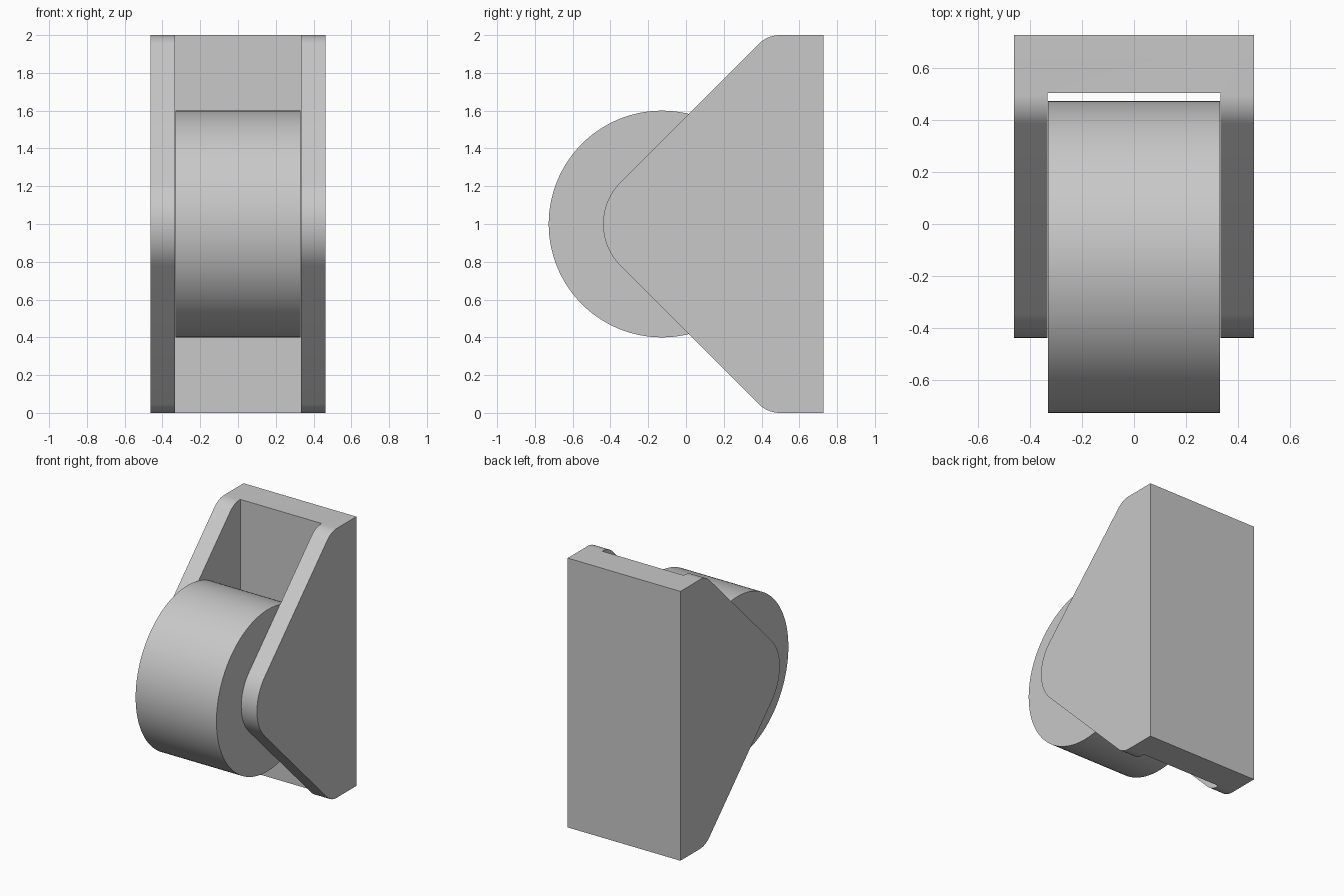
import bpy, bmesh
from math import radians, sin, cos

cube = bpy.data.objects.get("Cube")
if cube:
    bpy.data.objects.remove(cube, do_unlink=True)

grey = bpy.data.materials.new("plain grey")
grey.use_nodes = True
grey.diffuse_color = (0.58, 0.58, 0.58, 1)
grey.node_tree.nodes["Principled BSDF"].inputs["Base Color"].default_value = (0.58, 0.58, 0.58, 1)

HALF_WIDTH = 0.463
INNER = 0.334
BACK = 0.727
WALL_FRONT = 0.504
AXIS_Y = -0.127


def arc(y, z, radius, start, end, steps):
    angles = [radians(start + (end - start) * i / steps) for i in range(steps + 1)]
    return [(y + radius * cos(a), z + radius * sin(a)) for a in angles]


def extrude_x(name, profile, half_width):
    """Extrude a (y, z) outline symmetrically along x."""
    bm = bmesh.new()
    face = bm.faces.new([bm.verts.new((-half_width, y, z)) for y, z in profile])
    new = bmesh.ops.extrude_face_region(bm, geom=[face])["geom"]
    verts = [v for v in new if isinstance(v, bmesh.types.BMVert)]
    bmesh.ops.translate(bm, verts=verts, vec=(2 * half_width, 0, 0))
    bmesh.ops.recalc_face_normals(bm, faces=bm.faces)
    mesh = bpy.data.meshes.new(name)
    bm.to_mesh(mesh)
    bm.free()
    mesh.materials.append(grey)
    obj = bpy.data.objects.new(name, mesh)
    bpy.context.collection.objects.link(obj)
    return obj


def activate(obj):
    bpy.ops.object.select_all(action='DESELECT')
    obj.select_set(True)
    bpy.context.view_layer.objects.active = obj


# Bracket outline: rounded nose, sloped sides, softened corners, flat back
outline = (arc(AXIS_Y, 1, 0.312, 135, 225, 24)
           + arc(0.497, 0.157, 0.157, 225, 270, 12)
           + [(BACK, 0), (BACK, 2)]
           + arc(0.497, 1.843, 0.157, 90, 135, 12))
bracket = extrude_x("bracket", outline, HALF_WIDTH)

# Slot between the side plates, leaving the back wall
slot = extrude_x("slot_cutter", [(-1, -1), (WALL_FRONT, -1), (WALL_FRONT, 3), (-1, 3)], INNER)
slot.hide_render = True
cut = bracket.modifiers.new("slot", 'BOOLEAN')
cut.operation = 'DIFFERENCE'
cut.solver = 'EXACT'
cut.object = slot
activate(bracket)
bpy.ops.object.modifier_apply(modifier=cut.name)
bpy.data.objects.remove(slot, do_unlink=True)

# Roller held between the side plates
roller = extrude_x("roller", arc(AXIS_Y, 1, 0.6, 0, 360, 128)[:-1], INNER - 0.002)

for part in (bracket, roller):
    activate(part)
    bpy.ops.object.shade_smooth_by_angle(angle=radians(25))
